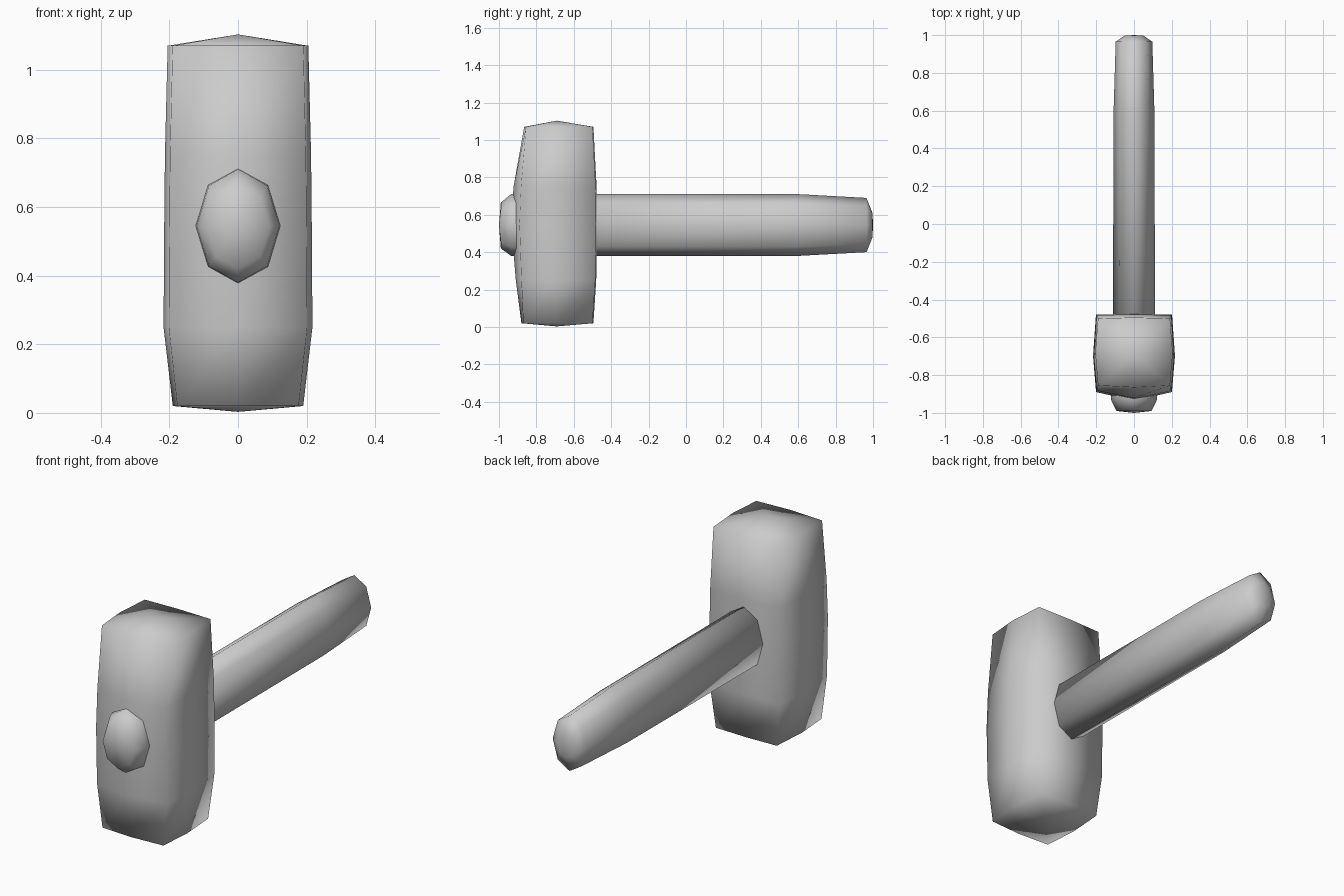
import bpy, bmesh, math
from mathutils import Vector

cube = bpy.data.objects.get("Cube")
if cube:
    bpy.data.objects.remove(cube)

stone = bpy.data.materials.new("light_grey")
stone.use_nodes = True
grey = (0.6, 0.6, 0.6, 1)
stone.diffuse_color = grey
stone.node_tree.nodes["Principled BSDF"].inputs["Base Color"].default_value = grey


def loft(name, rings, ends):
    """Skin a stack of rings and close each end with a fan to its tip."""
    bm = bmesh.new()
    loops = [[bm.verts.new(p) for p in ring] for ring in rings]
    n = len(loops[0])
    for a, b in zip(loops, loops[1:]):
        for i in range(n):
            j = (i + 1) % n
            bm.faces.new((a[i], a[j], b[j], b[i]))
    for ring, tip in zip((loops[0], loops[-1]), ends):
        peak = bm.verts.new(tip)
        for i in range(n):
            bm.faces.new((ring[i], ring[(i + 1) % n], peak))
    bmesh.ops.recalc_face_normals(bm, faces=bm.faces)
    for f in bm.faces:
        f.smooth = True
    mesh = bpy.data.meshes.new(name)
    bm.to_mesh(mesh)
    bm.free()
    mesh.materials.append(stone)
    obj = bpy.data.objects.new(name, mesh)
    bpy.context.collection.objects.link(obj)
    return obj


def head_ring(z, half, front, back, bulge):
    """Boxy eight-point section with slightly bulging sides."""
    mid = (front + back) / 2
    c = half * 0.93
    return [Vector(p + (z,)) for p in (
        (-c, front + bulge), (0, front), (c, front + bulge), (half, mid),
        (c, back), (0, back + 0.005), (-c, back), (-half, mid))]


def oval_ring(y, half_x, low, high):
    """Upright eight-sided oval section."""
    zc, hz = (low + high) / 2, (high - low) / 2
    return [Vector((half_x * math.cos(a), y, zc + hz * math.sin(a)))
            for a in (i * math.pi / 4 for i in range(8))]


# Mallet head: swollen block with shallow peaked ends
loft("head", [
    head_ring(0.02, 0.19, -0.88, -0.50, 0.01),
    head_ring(0.25, 0.217, -0.91, -0.485, 0.03),
    head_ring(0.55, 0.215, -0.935, -0.48, 0.045),
    head_ring(0.75, 0.213, -0.922, -0.483, 0.04),
    head_ring(1.07, 0.205, -0.865, -0.50, 0.01),
], [(0, -0.69, 0.003), (0, -0.69, 1.103)])

# Handle: oval shaft with a tapered, rounded butt
loft("handle", [
    oval_ring(-0.70, 0.112, 0.38, 0.71),
    oval_ring(0.60, 0.108, 0.38, 0.71),
    oval_ring(0.965, 0.097, 0.40, 0.69),
    oval_ring(0.997, 0.05, 0.48, 0.61),
], [(0, -0.70, 0.545), (0, 1.0, 0.545)])

# Handle end poking through the front of the head
loft("handle_stub", [
    oval_ring(-0.85, 0.13, 0.37, 0.72),
    oval_ring(-0.935, 0.12, 0.38, 0.71),
    oval_ring(-0.99, 0.092, 0.42, 0.665),
], [(0, -0.85, 0.545), (0, -1.0, 0.545)])
